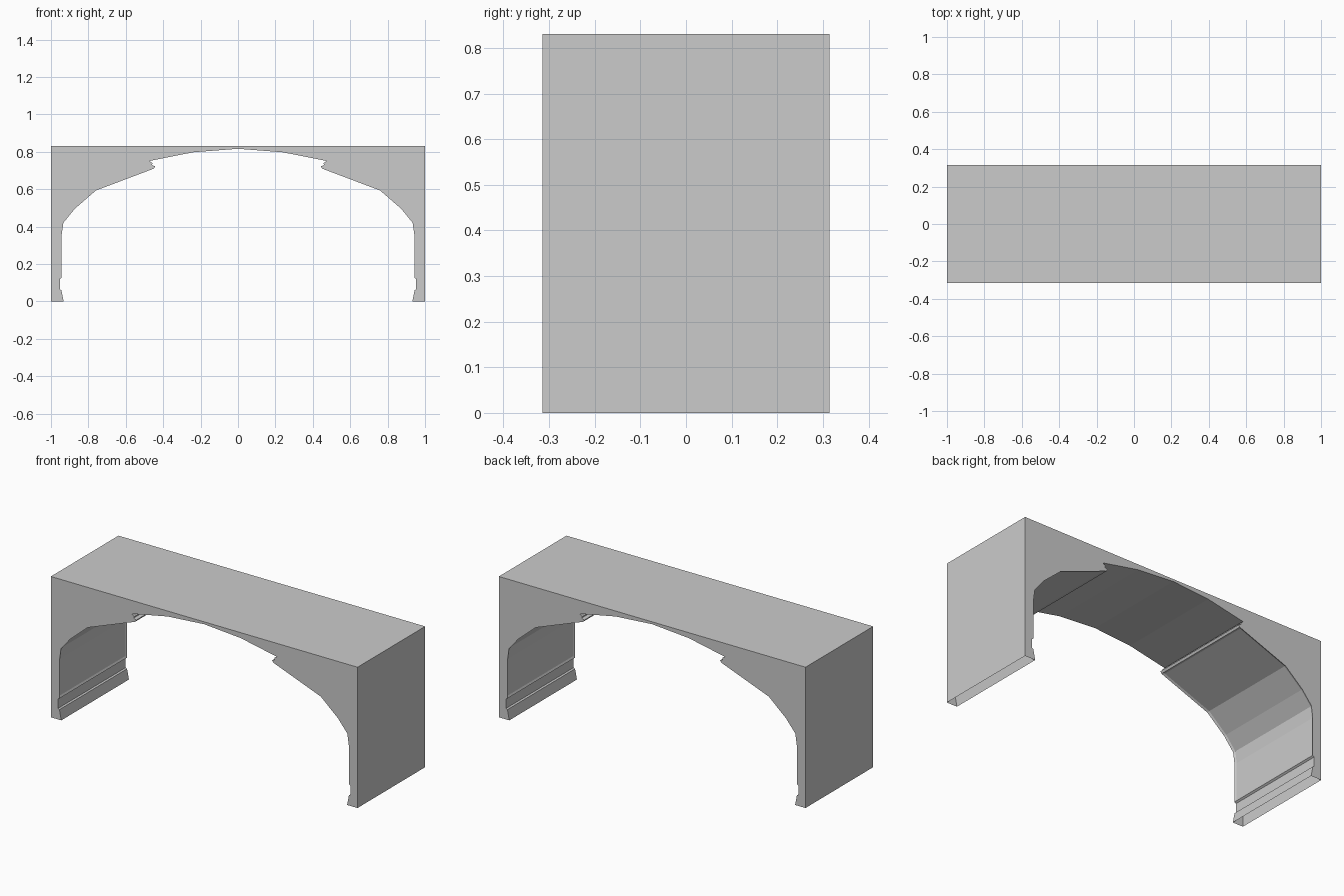
import bpy, bmesh

if "Cube" in bpy.data.objects:
    bpy.data.objects.remove(bpy.data.objects["Cube"])

DEPTH, TOP = 0.315, 0.83

# Right half of the tunnel opening, from the floor up to the crown
half = [(0.932, 0), (0.944, 0.06), (0.953, 0.065), (0.953, 0.12), (0.943, 0.127),
        (0.943, 0.355), (0.934, 0.42), (0.873, 0.495), (0.76, 0.593), (0.45, 0.71),
        (0.443, 0.722), (0.46, 0.729), (0.457, 0.739), (0.474, 0.751),
        (0.237, 0.798)]
PANEL = range(4, 9)    # segments of the curved wall panel
SKIRT = 2              # segment of the low skirting strip

inner = half + [(0, 0.816)] + [(-x, z) for x, z in reversed(half)]
outline = inner + [(-1, 0), (-1, TOP), (1, TOP), (1, 0)]
n, last = len(outline), len(inner) - 1

bm = bmesh.new()
front = [bm.verts.new((x, -DEPTH, z)) for x, z in outline]
back = [bm.verts.new((x, DEPTH, z)) for x, z in outline]

# End walls
bm.faces.new(front)
bm.faces.new(back)

# Vault lining and outer shell; undersides of both legs stay open
sides = {}
for i in range(n):
    if i in (last, n - 1):
        continue
    j = (i + 1) % n
    sides[i] = bm.faces.new((front[i], front[j], back[j], back[i]))
bmesh.ops.recalc_face_normals(bm, faces=bm.faces[:])

# Framed wall panels, one on each side
panels = [[sides[i] for i in PANEL], [sides[last - 1 - i] for i in PANEL]]
for faces in panels:
    bmesh.ops.inset_region(bm, faces=faces, thickness=0.012, depth=-0.005,
                           use_boundary=True, use_even_offset=True)

# Skirting strips, each made of two lengths meeting at the middle
strips = [sides[SKIRT], sides[last - 1 - SKIRT]]
for face in strips:
    edges = [e for e in face.edges if abs(e.verts[0].co.y - e.verts[1].co.y) > 0.1]
    cut = bmesh.ops.subdivide_edges(bm, edges=edges, cuts=1)
    seam = [g for g in cut["geom_inner"] if isinstance(g, bmesh.types.BMEdge)
            and all(abs(v.co.y) < 1e-4 for v in g.verts)]
    bmesh.ops.split_edges(bm, edges=seam)

mesh = bpy.data.meshes.new("vaulted_tunnel_section")
bm.to_mesh(mesh)
bm.free()
tunnel = bpy.data.objects.new("vaulted_tunnel_section", mesh)
bpy.context.collection.objects.link(tunnel)
